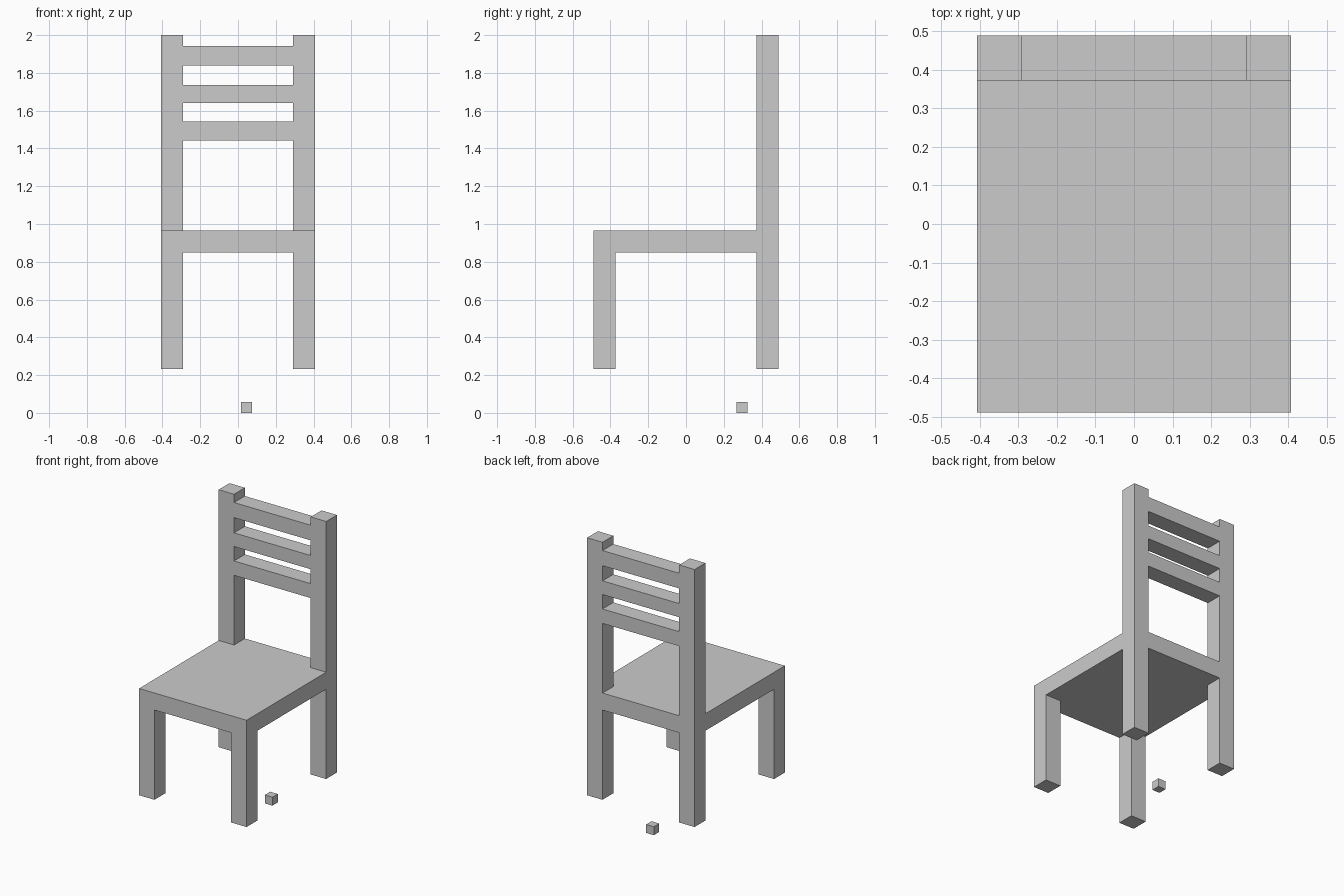
import bpy, bmesh
from mathutils import Vector

if "Cube" in bpy.data.objects:
    bpy.data.objects.remove(bpy.data.objects["Cube"])

W, D, T = 0.408, 0.49, 0.117      # half width, half depth, bar thickness
FOOT, SEAT_LO, SEAT_HI, TOP = 0.232, 0.848, 0.965, 2.0
IN_X, IN_Y = W - T, D - T


def prism(bm, outline, z0, z1):
    """Closed prism over a 2D outline given counter-clockwise or clockwise."""
    low = [bm.verts.new((x, y, z0)) for x, y in outline]
    high = [bm.verts.new((x, y, z1)) for x, y in outline]
    n = len(outline)
    bm.faces.new(low[::-1])
    bm.faces.new(high)
    for i in range(n):
        j = (i + 1) % n
        bm.faces.new((low[i], low[j], high[j], high[i]))


def split(bm, co, no):
    """Cut a convex solid with a plane into one or two capped solids."""
    sides = [(v.co - co).dot(no) for v in bm.verts]
    if min(sides) > -1e-4 or max(sides) < 1e-4:
        return [bm]
    halves = []
    for sign in (1, -1):
        half = bm.copy()
        cut = bmesh.ops.bisect_plane(
            half, geom=half.verts[:] + half.edges[:] + half.faces[:],
            plane_co=co, plane_no=no * sign, clear_outer=True)["geom_cut"]
        edges = [e for e in cut if isinstance(e, bmesh.types.BMEdge)]
        bmesh.ops.holes_fill(half, edges=edges, sides=0)
        halves.append(half)
    bm.free()
    return halves


def finish(name, pieces):
    """Join the shards of one part into a single object."""
    mesh = bpy.data.meshes.new(name)
    whole = bmesh.new()
    for bm in pieces:
        bmesh.ops.recalc_face_normals(bm, faces=bm.faces[:])
        bm.to_mesh(mesh)
        whole.from_mesh(mesh)
        bm.free()
    whole.to_mesh(mesh)
    whole.free()
    bpy.context.collection.objects.link(bpy.data.objects.new(name, mesh))


def bar(name, x, y, z, cracks=()):
    """Box with cracks: each crack is (x0, z0, x1, z1, slope along y)."""
    bm = bmesh.new()
    prism(bm, [(x[0], y[0]), (x[1], y[0]), (x[1], y[1]), (x[0], y[1])], *z)
    pieces = [bm]
    for x0, z0, x1, z1, slope in cracks:
        co = Vector((x0, y[0], z0))
        along = Vector((x1 - x0, 0, z1 - z0))
        across = Vector((0, 1, slope)) if abs(along.x) > abs(along.z) else Vector((slope, 1, 0))
        no = along.cross(across).normalized()
        pieces = [p for piece in pieces for p in split(piece, co, no)]
    finish(name, pieces)


# Seat, broken into five convex slabs
A, B = (-0.012, 0.05), (0.046, -0.165)
L0, L1, BK = (-W, 0.068), (-0.33, 0.075), (0.035, D)
R0, F0, R1 = (W, 0.147), (-0.157, -D), (W, -0.382)
slabs = []
for outline in ([L0, L1, A, BK, (-W, D)],
                [A, R0, (W, D), BK],
                [L0, L1, A, B, F0, (-W, -D)],
                [A, B, R1, R0],
                [B, F0, (W, -D), R1]):
    bm = bmesh.new()
    prism(bm, outline, SEAT_LO, SEAT_HI)
    slabs.append(bm)
finish("seat", slabs)

# Legs and back posts
left, right = (-W, -IN_X), (IN_X, W)
front, back = (-D, -IN_Y), (IN_Y, D)
bar("front_leg_left", left, front, (FOOT, SEAT_LO), [(-W, 0.583, -IN_X, 0.575, 0.05)])
bar("front_leg_right", right, front, (FOOT, SEAT_LO), [(IN_X, 0.57, W, 0.645, 0.1)])
bar("back_leg_left", left, back, (FOOT, SEAT_LO), [(-W, 0.47, -IN_X, 0.46, 0.02)])
bar("back_leg_right", right, back, (FOOT, SEAT_LO), [(IN_X, 0.47, W, 0.40, 0.6)])
bar("back_post_left", left, back, (SEAT_HI, TOP), [
    (-W, 1.93, -IN_X, 1.80, 0.1), (-W, 1.59, -IN_X, 1.76, 0.05),
    (-W, 1.16, -IN_X, 1.23, 0.3), (-W, 1.09, -IN_X, 1.035, 0.1)])
bar("back_post_right", right, back, (SEAT_HI, TOP), [
    (IN_X, 1.885, W, 1.895, -0.1), (IN_X, 1.57, W, 1.535, 0.15),
    (IN_X, 1.29, W, 1.19, -0.3), (0.36, SEAT_HI, W, 1.05, 1.0)])

# Back slats
slats = {
    "back_slat_lower": (1.443, 1.542, [(-0.145, 1.443, -0.13, 1.542, 0.3), (0.07, 1.443, 0.16, 1.542, 0.2)]),
    "back_slat_middle": (1.641, 1.735, [(-0.105, 1.641, -0.09, 1.735, -0.2), (0.165, 1.641, 0.08, 1.735, 0.3)]),
    "back_slat_upper": (1.839, 1.943, [(0.01, 1.839, 0.045, 1.943, 0.2)]),
}
for name, (z0, z1, cracks) in slats.items():
    bar(name, (-IN_X, IN_X), back, (z0, z1), cracks)

# Loose chip under the chair
bar("chip", (0.016, 0.074), (0.268, 0.326), (0.0, 0.058))
